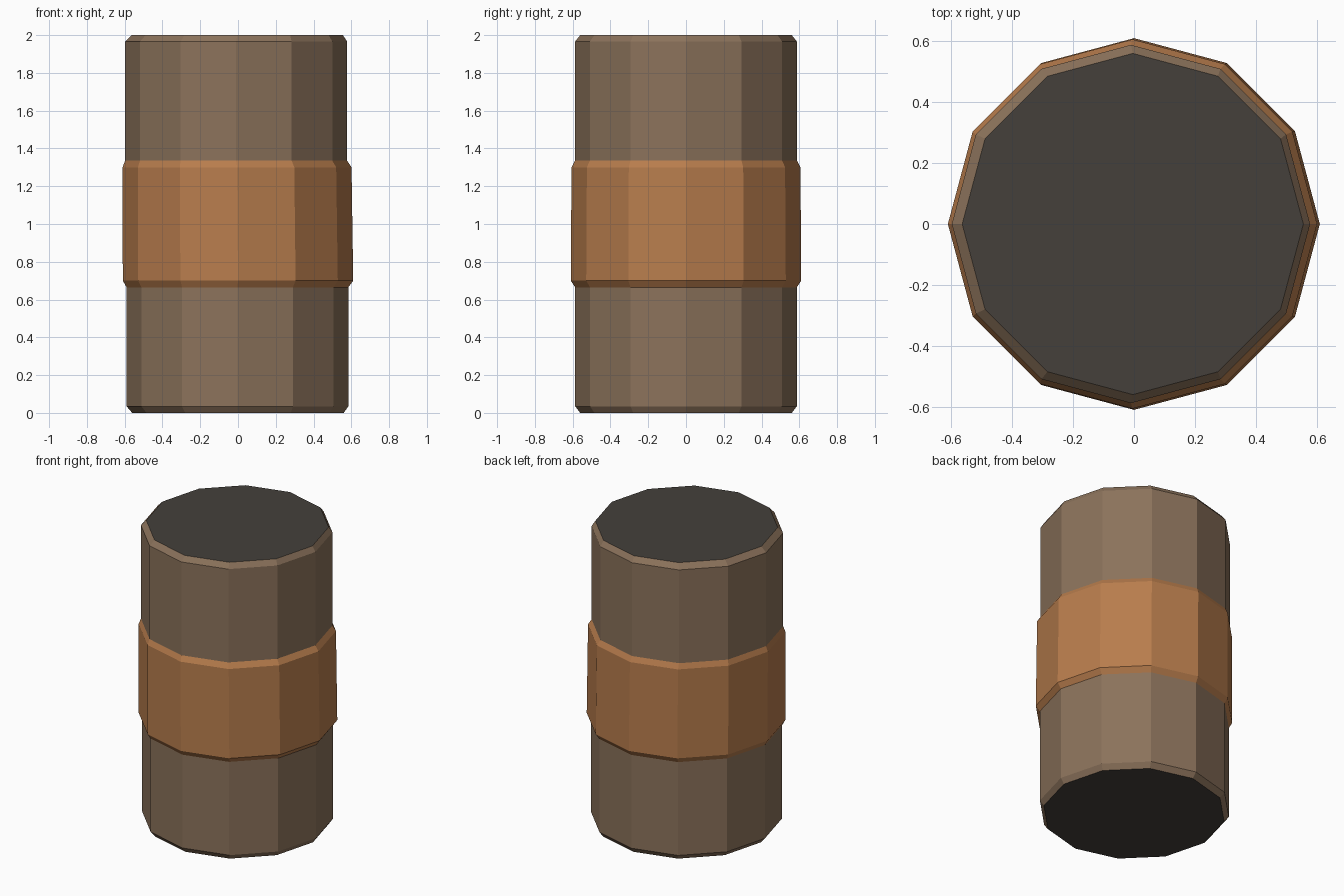
import bpy
import bmesh
from math import cos, sin, tau

cube = bpy.data.objects.get("Cube")
if cube:
    bpy.data.objects.remove(cube, do_unlink=True)

SIDES = 12


def make_material(name, rgb):
    mat = bpy.data.materials.new(name)
    mat.use_nodes = True
    mat.diffuse_color = (*rgb, 1)
    mat.node_tree.nodes["Principled BSDF"].inputs["Base Color"].default_value = (*rgb, 1)
    return mat


body_brown = make_material("body brown", (0.26, 0.17, 0.105))
band_orange = make_material("band orange", (0.48, 0.205, 0.074))
end_dark = make_material("end dark grey", (0.058, 0.051, 0.044))

# Profile rings from bottom to top: radius, height, sideways shift
rings = [
    (0.56, 0.0, 0.0),
    (0.587, 0.035, -0.003),
    (0.587, 0.665, -0.003),
    (0.61, 0.70, 0.0),
    (0.606, 1.30, -0.005),
    (0.588, 1.335, -0.01),
    (0.588, 1.965, -0.01),
    (0.56, 2.0, -0.004),
]

# Chamfered barrel with raised middle band
bm = bmesh.new()
loops = [
    [bm.verts.new((r * cos(tau * i / SIDES) + dx, r * sin(tau * i / SIDES), z))
     for i in range(SIDES)]
    for r, z, dx in rings
]
for level, (low, high) in enumerate(zip(loops, loops[1:])):
    for i in range(SIDES):
        j = (i + 1) % SIDES
        face = bm.faces.new((low[i], low[j], high[j], high[i]))
        face.material_index = 1 if 2 <= level <= 4 else 0

# Dark end caps
for cap in (loops[0][::-1], loops[-1]):
    bm.faces.new(cap).material_index = 2

mesh = bpy.data.meshes.new("barrel")
bm.to_mesh(mesh)
bm.free()
for mat in (body_brown, band_orange, end_dark):
    mesh.materials.append(mat)
barrel = bpy.data.objects.new("barrel", mesh)
bpy.context.collection.objects.link(barrel)
